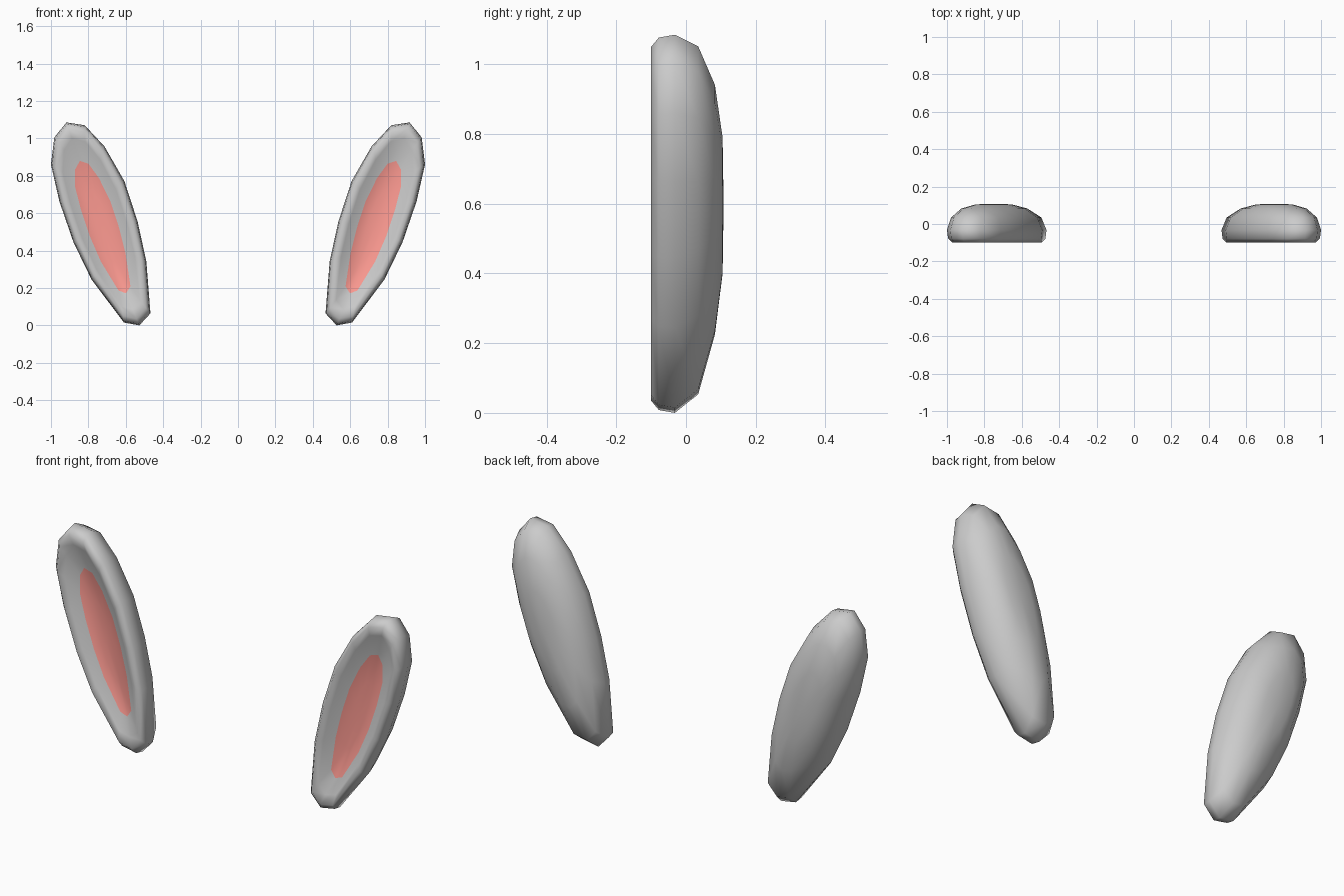
import bpy, bmesh
from mathutils import Vector

if "Cube" in bpy.data.objects:
    bpy.data.objects.remove(bpy.data.objects["Cube"])

# Front outline of one ear (x, z)
OUTLINE = [(.527, 0), (.61, .015), (.783, .245), (.88, .445), (.955, .663),
           (1.0, .86), (.982, 1.005), (.917, 1.085), (.82, 1.07), (.714, .957),
           (.607, .77), (.537, .556), (.49, .342), (.468, .064)]
CENTRE = Vector((.735, .55))
ALONG = Vector((.31, .951)).normalized()
ACROSS = Vector((ALONG.y, -ALONG.x))

# Rings from back to front: width scale, length scale, shift along ear, y
RINGS = [(.36, .36, .05, .105), (.66, .66, .04, .083), (.89, .92, .01, .035),
         (1, 1, 0, -.032), (.97, .985, 0, -.078), (.86, .935, 0, -.1),
         (.70, .84, 0, -.086), (.45, .65, -.02, -.056), (.2, .35, -.02, -.046)]
PINK_RING = 7

pink = bpy.data.materials.new("inner_ear_pink")
pink.diffuse_color = (1, .33, .29, 1)
pink.use_nodes = True
pink.node_tree.nodes["Principled BSDF"].inputs["Base Color"].default_value = pink.diffuse_color
grey = bpy.data.materials.new("ear_grey")
grey.diffuse_color = (.8, .8, .8, 1)
grey.use_nodes = True
grey.node_tree.nodes["Principled BSDF"].inputs["Base Color"].default_value = grey.diffuse_color


def make_ear(name, side):
    bm = bmesh.new()

    def vert(p, y):
        return bm.verts.new((side * p.x, y, p.y))

    rings = []
    for w, l, shift, y in RINGS:
        ring = []
        for pt in OUTLINE:
            d = Vector(pt) - CENTRE
            p = CENTRE + ALONG * (d.dot(ALONG) * l + shift) + ACROSS * d.dot(ACROSS) * w
            ring.append(vert(p, y))
        rings.append(ring)

    n = len(OUTLINE)
    # Shell and hollow
    for k in range(len(rings) - 1):
        for i in range(n):
            j = (i + 1) % n
            f = bm.faces.new((rings[k][i], rings[k][j], rings[k + 1][j], rings[k + 1][i]))
            f.material_index = int(k >= PINK_RING)
    # Closed centres of the back and the hollow
    for ring, shift, y, mat in ((rings[0], .05, .108, 0), (rings[-1], -.02, -.044, 1)):
        c = vert(CENTRE + ALONG * shift, y)
        for i in range(n):
            bm.faces.new((ring[i], ring[(i + 1) % n], c)).material_index = mat
    bmesh.ops.recalc_face_normals(bm, faces=bm.faces)
    for f in bm.faces:
        f.smooth = True

    mesh = bpy.data.meshes.new(name)
    bm.to_mesh(mesh)
    bm.free()
    mesh.materials.append(grey)
    mesh.materials.append(pink)
    ob = bpy.data.objects.new(name, mesh)
    bpy.context.collection.objects.link(ob)


make_ear("right_ear", 1)
make_ear("left_ear", -1)
